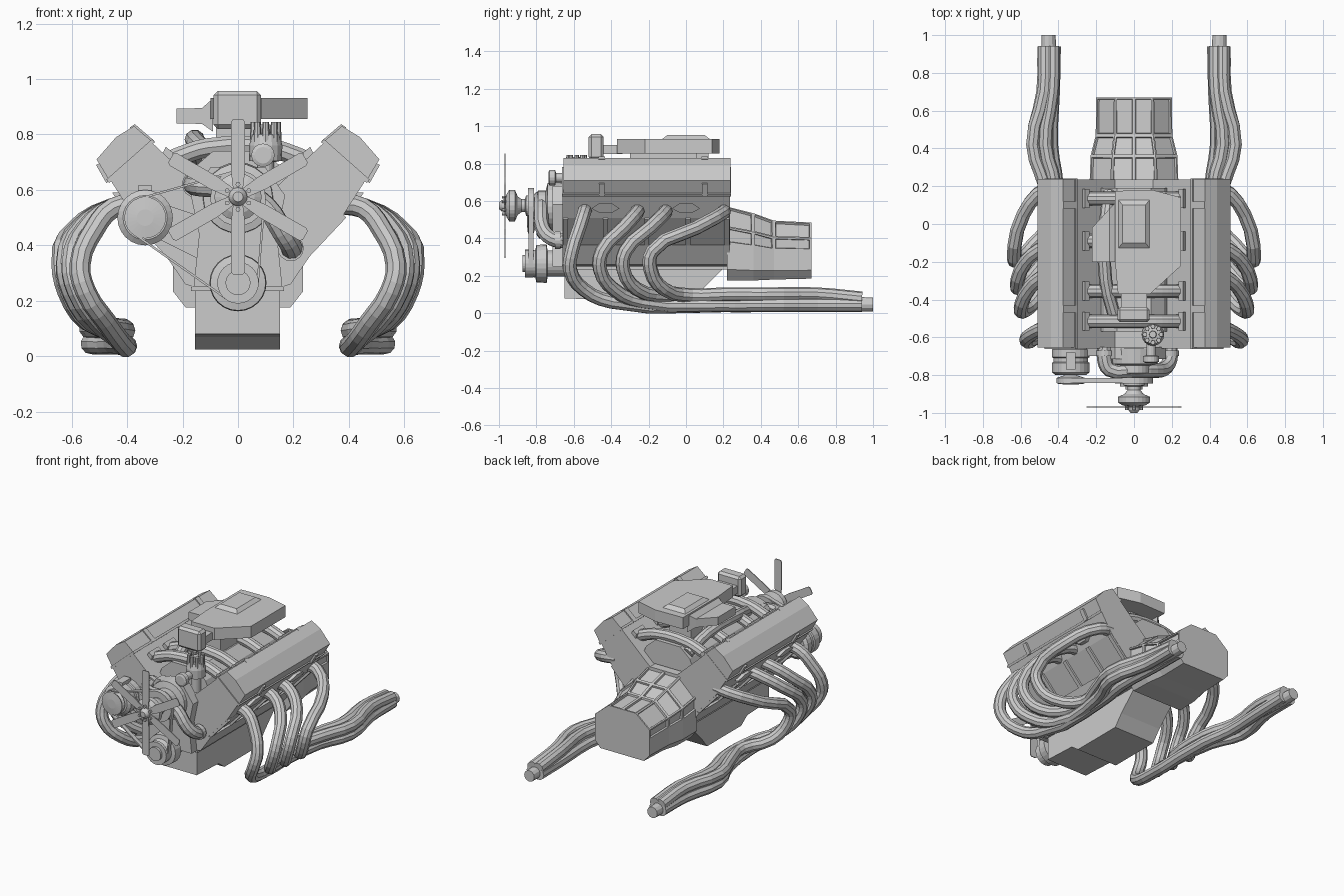
import bpy, bmesh, math
from mathutils import Vector
from mathutils.geometry import convex_hull_2d

if "Cube" in bpy.data.objects:
    bpy.data.objects.remove(bpy.data.objects["Cube"])

def finish(name, bm):
    bmesh.ops.recalc_face_normals(bm, faces=bm.faces[:])
    me = bpy.data.meshes.new(name)
    bm.to_mesh(me)
    bm.free()
    ob = bpy.data.objects.new(name, me)
    bpy.context.collection.objects.link(ob)
    return ob

def loft(name, rings, caps=True):
    """Skin between rings of equal point count."""
    bm = bmesh.new()
    vs = [[bm.verts.new(p) for p in r] for r in rings]
    n = len(vs[0])
    for a, b in zip(vs, vs[1:]):
        for i in range(n):
            bm.faces.new((a[i], a[(i+1) % n], b[(i+1) % n], b[i]))
    if caps:
        bm.faces.new(vs[0])
        bm.faces.new(vs[-1])
    return finish(name, bm)

def prism(name, pts, y0, y1):
    """Front-view (x,z) outline extruded along y."""
    return loft(name, [[(x, y, z) for x, z in pts] for y in (y0, y1)])

def plan(name, pts, z0, z1):
    """Top-view (x,y) outline extruded along z."""
    return loft(name, [[(x, y, z) for x, y in pts] for z in (z0, z1)])

def box(name, x0, x1, y0, y1, z0, z1, bev=0):
    ob = prism(name, [(x0, z0), (x1, z0), (x1, z1), (x0, z1)], y0, y1)
    if bev:
        m = ob.modifiers.new("bevel", 'BEVEL')
        m.width, m.segments = bev, 1
    return ob

def lathe(name, c, prof, n=24, axis='Y'):
    """Turned part: prof is (position along axis, radius)."""
    rings = []
    for t, r in prof:
        ring = []
        for i in range(n):
            a = 2*math.pi*i/n
            u, v = r*math.cos(a), r*math.sin(a)
            ring.append((c[0]+u, t, c[1]+v) if axis == 'Y' else (c[0]+u, c[1]+v, t))
        rings.append(ring)
    return loft(name, rings)

def tube(name, pts, r, res=3):
    cu = bpy.data.curves.new(name, 'CURVE')
    cu.dimensions = '3D'
    cu.bevel_depth, cu.bevel_resolution, cu.use_fill_caps = r, 3, True
    cu.resolution_u = res
    sp = cu.splines.new('BEZIER')
    sp.bezier_points.add(len(pts)-1)
    for p, co in zip(sp.bezier_points, pts):
        p.co = co
        p.handle_left_type = p.handle_right_type = 'AUTO'
    sp.use_smooth = False
    ob = bpy.data.objects.new(name, cu)
    bpy.context.collection.objects.link(ob)
    bpy.ops.object.select_all(action='DESELECT')
    ob.select_set(True)
    bpy.context.view_layer.objects.active = ob
    bpy.ops.object.convert(target='MESH')

# V-shaped engine block
half = [(.10, .575), (.31, .77), (.46, .635), (.38, .51), (.22, .34), (.16, .24)]
prism("engine_block", half + [(-x, z) for x, z in reversed(half)], -.66, .235)

# Oil pan with deep rear sump, and its flange
pan = [(-.65, .24), (-.65, .08), (-.42, .07), (-.36, .025), (.0, .025), (.06, .10), (.2, .24)]
loft("oil_pan", [[(x, y, z) for y, z in pan] for x in (-.155, .152)])
box("pan_flange", -.17, .165, -.66, .22, .235, .25)

# Transmission housing with recessed panels
def section(y, w, b, t):
    h = t-b
    r = [(.5*w, t), (w, t-.28*h), (w, b+.5*h), (w, b+.15*h), (.8*w, b)]
    return [(x, y, z) for x, z in [(0, t)] + r + [(-x, z) for x, z in reversed(r)]]
bell = loft("transmission_housing", [section(.22, .235, .175, .57), section(.36, .23, .175, .535),
                                     section(.47, .203, .18, .495), section(.67, .2, .185, .485)])
bm = bmesh.new()
bm.from_mesh(bell.data)
bm.normal_update()
panels = [f for f in bm.faces if abs(f.normal.y) < .6 and f.calc_center_median().z > .33]
bmesh.ops.inset_individual(bm, faces=panels, thickness=.013, depth=0)
bmesh.ops.inset_individual(bm, faces=panels, thickness=.003, depth=-.012)
bm.to_mesh(bell.data)
bm.free()

# Both cylinder banks: covers, straps, ribs, port flanges, exhaust headers
headers = [  # port y, bend y, bulge x, tail x at three stations, tail z
    (-.54, -.62, .57, (.41, .44, .43), .042),
    (-.26, -.46, .60, (.45, .53, .48), .045),
    (-.11, -.335, .62, (.42, .47, .435), .10),
    (.20, -.19, .635, (.47, .535, .475), .10)]
for s, side in ((1, "right"), (-1, "left")):
    flip = lambda pts: [(s*x, z) for x, z in pts]
    cover = [(.31, .775), (.375, .83), (.44, .79), (.51, .71), (.465, .635)]
    prism(side+"_valve_cover", flip(cover), -.655, .238)
    prism(side+"_cover_gasket", flip([(.30, .772), (.31, .783), (.475, .637), (.465, .625)]), -.662, .24)
    for y in (-.45, .1):
        prism(side+"_cover_strap", flip([(.30, .775), (.372, .837), (.39, .825), (.32, .76)]), y-.018, y+.018)
        prism(side+"_cover_clip", flip([(.49, .70), (.512, .69), (.475, .625), (.45, .64)]), y-.015, y+.015)
    for y in (-.645, -.43, -.21, .01, .22):
        prism(side+"_block_rib", flip([(.38, .51), (.39, .50), (.23, .33), (.22, .34)]), y-.013, y+.013)
    prism(side+"_block_rail", flip([(.24, .37), (.262, .365), (.19, .26), (.16, .25)]), -.66, .235)
    for y in (-.43, .0):
        plate = [(-.075, .56), (-.03, .535), (.03, .535), (.075, .56), (.03, .59), (-.03, .59)]
        loft(side+"_port_flange", [[(s*(x + (z-.56)*.6), y+d, z) for d, z in plate] for x in (.39, .435)])
    for i, (p, b, X, tx, tz) in enumerate(headers):
        m = p + .38*(b-p)
        path = [(.36, p, .55), (.45, p-.005, .535), (X-.05, m, .455), (X, b+.01, .33),
                (X-.02, b, .235), (X-.09, b+.07, .13), (.43, b+.22, .06+.6*(tz-.04)),
                (tx[0], .2, tz), (tx[1], .42, tz), (tx[2], .70, tz), (tx[2]-.005, .94, .045+.6*(tz-.045))]
        tube(f"{side}_header_{i+1}", [(s*x, y, z) for x, y, z in path], .038)
    lathe(side+"_collector", (s*.452, .047), [(.70, .035), (.9, .04), (1.0, .037)], 12)

# Intake manifold: plenum, runners and end flanges
prism("intake_plenum", [(-.2, .58), (.2, .58), (.16, .68), (.09, .74), (-.09, .74), (-.16, .68)], -.57, .19)
for i, y in enumerate((.135, -.09, -.355, -.515)):
    tube(f"intake_runner_{i+1}", [(-.28, y, .69), (-.2, y, .725), (-.11, y, .752), (.11, y, .752),
                                  (.2, y, .725), (.28, y, .69)], .036)
    for s in (1, -1):
        prism("runner_flange", [(s*.235, .735), (s*.26, .755), (s*.29, .70), (s*.25, .66)], y-.05, y+.05)
tube("crossover_pipe", [(-.13, .17, .7), (-.15, .0, .77), (-.15, -.3, .77), (-.1, -.5, .72)], .035)

# Air cleaner: throttle, body, raised lid, front snorkel, side duct
box("throttle_body", -.08, .08, -.3, .06, .72, .86)
plan("air_cleaner", [(-.1, .175), (.1, .18), (.25, .14), (.25, -.22), (.085, -.37), (-.085, -.37), (-.1, -.2)], .855, .932)
loft("air_cleaner_lid", [[(-.085, -.13, .93), (.085, -.13, .93), (.085, .13, .93), (-.085, .13, .93)],
                         [(-.06, -.1, .952), (.06, -.1, .952), (.06, .1, .952), (-.06, .1, .952)]])
box("snorkel_neck", -.07, .07, -.46, -.34, .85, .90)
box("snorkel_mouth", -.088, .083, -.52, -.44, .82, .957, .015)
loft("side_duct", [[(-.09, y0, z0), (-.09, y1, z0), (-.09, y1, z1), (-.09, y0, z1)] if x == 0 else
                   [(x, y0, z0), (x, y1, z0), (x, y1, z1), (x, y0, z1)]
                   for x, y0, y1, z0, z1 in ((0, -.2, .12, .81, .93), (-.13, -.2, .08, .838, .895), (-.222, -.2, -.02, .84, .893))])

# Distributor with plug towers
lathe("distributor", (.1, -.585), [(.6, .03), (.70, .03), (.705, .058), (.76, .06), (.80, .05), (.805, .02), (.835, .018)], 16, 'Z')
for i in range(8):
    a = math.pi*i/4
    lathe("plug_tower", (.1+.043*math.cos(a), -.585+.043*math.sin(a)), [(.77, .014), (.845, .012)], 8, 'Z')
lathe("thermostat_housing", (.09, .725), [(-.735, .03), (-.73, .042), (-.70, .042), (-.695, .025), (-.6, .025)], 16)

# Front timing cover and water pump
tc = [(.16, .25), (.14, .44), (.17, .58), (.1, .68)]
prism("timing_cover", tc + [(-x, z) for x, z in reversed(tc)], -.715, -.65)
lathe("water_pump", (0, .57), [(-.80, .055), (-.79, .085), (-.75, .085), (-.74, .125), (-.66, .13)])
tube("upper_hose", [(-.155, -.65, .62), (-.155, -.72, .62), (-.13, -.77, .615), (0, -.775, .60),
                    (.1, -.775, .54), (.16, -.765, .45), (.19, -.72, .40), (.19, -.65, .385)], .04)
for x, z in ((-.155, .62), (.19, .39)):
    lathe("hose_clamp", (x, z), [(-.70, .047), (-.67, .047)], 16)

# Pulleys
lathe("pump_pulley", (0, .57), [(-.845, .05), (-.845, .1), (-.835, .1), (-.83, .088), (-.825, .1), (-.812, .1), (-.812, .03)])
lathe("crank_pulley", (0, .265), [(-.875, .025), (-.875, .045), (-.86, .045), (-.86, .075), (-.84, .075), (-.835, .065),
                                  (-.82, .07), (-.805, .075), (-.80, .1), (-.745, .103), (-.74, .07), (-.65, .07)])
lathe("alternator", (-.335, .5), [(-.80, .03), (-.80, .08), (-.785, .1), (-.735, .1), (-.73, .092), (-.71, .092),
                                  (-.705, .1), (-.665, .1), (-.65, .08)])
lathe("alternator_pulley", (-.335, .5), [(-.85, .03), (-.845, .075), (-.83, .065), (-.815, .075), (-.80, .03)])
box("alternator_lug", -.36, -.31, -.77, -.68, .58, .615)
prism("alternator_bracket", [(-.3, .43), (-.12, .34), (-.12, .5), (-.27, .55)], -.70, -.66)

# Drive belt wrapped around the three pulleys
pts = [Vector((x+r*math.cos(a), z+r*math.sin(a))) for x, z, r in ((0, .265, .075), (-.335, .5, .075), (0, .57, .1))
       for a in [math.pi*k/12 for k in range(24)]]
hull = [pts[i] for i in convex_hull_2d(pts)]
belt = loft("drive_belt", [[(p.x, y, p.y) for p in hull] for y in (-.842, -.815)], caps=False)
belt.modifiers.new("thickness", 'SOLIDIFY').thickness = .008

# Fan: clutch, blades, bolts
lathe("fan_clutch", (0, .575), [(-1.0, .018), (-.985, .03), (-.965, .035), (-.96, .06), (-.945, .085), (-.915, .085),
                                (-.90, .05), (-.88, .035), (-.86, .035), (-.855, .055), (-.84, .055)])
for i in range(6):
    a = math.pi/2 + i*math.pi/3
    u, v = Vector((math.cos(a), 0, math.sin(a))), Vector((-math.sin(a), 0, math.cos(a)))
    c = Vector((0, -.968, .575))
    outline = [(.03, -.018), (.1, -.026), (.27, -.026), (.28, -.018), (.28, .018), (.27, .026), (.1, .026), (.03, .018)]
    loft("fan_blade", [[c + u*r + v*t + Vector((0, dy, 0)) for r, t in outline] for dy in (-.003, .003)])
    q = c + u*.045
    lathe("fan_bolt", (q.x, q.z), [(-.985, .009), (-.96, .009)], 6)
